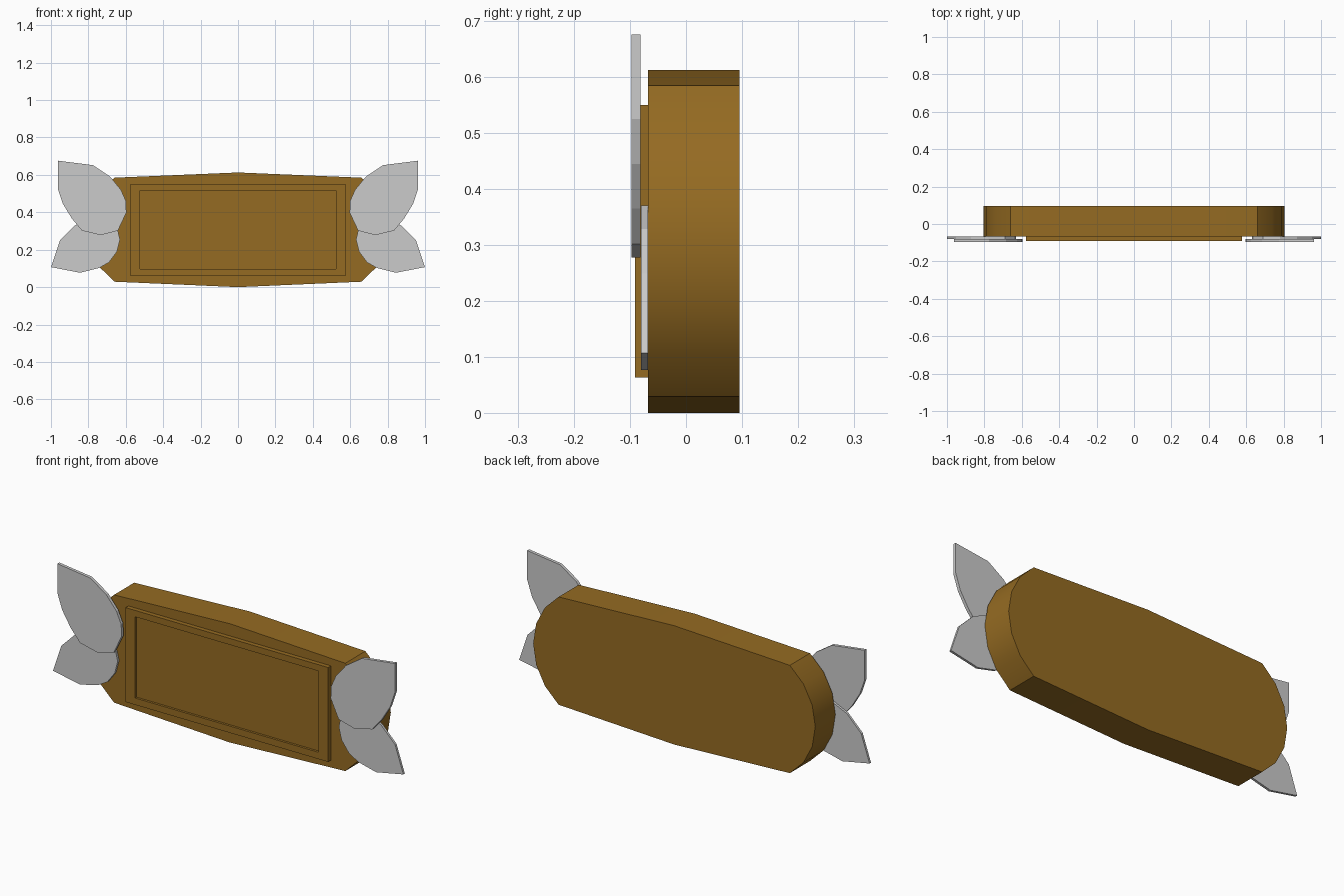
import bpy, bmesh, math

if "Cube" in bpy.data.objects:
    bpy.data.objects.remove(bpy.data.objects["Cube"])

wood = bpy.data.materials.new("brown_wood")
wood.diffuse_color = (0.30, 0.147, 0.016, 1)
wood.use_nodes = True
wood.node_tree.nodes["Principled BSDF"].inputs["Base Color"].default_value = wood.diffuse_color


def prism(name, outline, y_front, y_back, mat=None):
    """Extrude an x/z outline along y."""
    bm = bmesh.new()
    face = bm.faces.new([bm.verts.new((x, y_front, z)) for x, z in outline])
    ext = bmesh.ops.extrude_face_region(bm, geom=[face])
    verts = [v for v in ext["geom"] if isinstance(v, bmesh.types.BMVert)]
    bmesh.ops.translate(bm, verts=verts, vec=(0, y_back - y_front, 0))
    bmesh.ops.recalc_face_normals(bm, faces=bm.faces)
    mesh = bpy.data.meshes.new(name)
    bm.to_mesh(mesh)
    bm.free()
    ob = bpy.data.objects.new(name, mesh)
    bpy.context.collection.objects.link(ob)
    if mat:
        mesh.materials.append(mat)
    return ob


# Body: shallow peaked top and bottom, rounded ends
R, CX, CZ, SPAN = 0.339, 0.466, 0.307, math.radians(55.1)
right = [(CX + R * math.cos(a), CZ + R * math.sin(a))
         for a in (SPAN * (i / 3 - 1) for i in range(7))]
left = [(-x, z) for x, z in reversed(right)]
body = prism("body", [(0, 0)] + right + [(0, 0.613)] + left, -0.068, 0.096, wood)
bpy.context.view_layer.objects.active = body
body.select_set(True)
bpy.ops.object.shade_smooth_by_angle(angle=math.radians(30))
body.select_set(False)

# Front panel: raised frame with a recessed centre
panel = prism("front_panel", [(-0.578, 0.063), (0.578, 0.063), (0.578, 0.55), (-0.578, 0.55)],
              -0.091, -0.068, wood)
bm = bmesh.new()
bm.from_mesh(panel.data)
bm.normal_update()
front = min(bm.faces, key=lambda f: f.calc_center_median().y)
bmesh.ops.inset_region(bm, faces=[front], thickness=0.0)
for v in front.verts:
    v.co.x = math.copysign(0.524, v.co.x)
    v.co.z = 0.517 if v.co.z > 0.3 else 0.098
inner = bmesh.ops.extrude_face_region(bm, geom=[front])
bmesh.ops.translate(bm, vec=(0, 0.012, 0),
                    verts=[v for v in inner["geom"] if isinstance(v, bmesh.types.BMVert)])
if front.is_valid:
    bmesh.ops.delete(bm, geom=[front], context='FACES_ONLY')
bmesh.ops.recalc_face_normals(bm, faces=bm.faces)
bm.to_mesh(panel.data)
bm.free()

# Leaves: a large upper and small lower one, mirrored to both ends
upper = [(.963, .676), (.775, .652), (.684, .591), (.626, .521), (.599, .46), (.597, .398),
         (.642, .302), (.733, .278), (.834, .302), (.887, .365), (.936, .445), (.963, .525)]
lower = [(1.0, .107), (.952, .249), (.872, .329), (.78, .371), (.69, .355), (.642, .302),
         (.631, .254), (.647, .19), (.69, .132), (.743, .102), (.845, .077)]
for name, outline, y0, y1 in (("upper_leaves", upper, -0.097, -0.081),
                              ("lower_leaves", lower, -0.080, -0.068)):
    leaf = prism(name, outline, y0, y1)
    leaf.modifiers.new("mirror", 'MIRROR').use_axis = (True, False, False)
